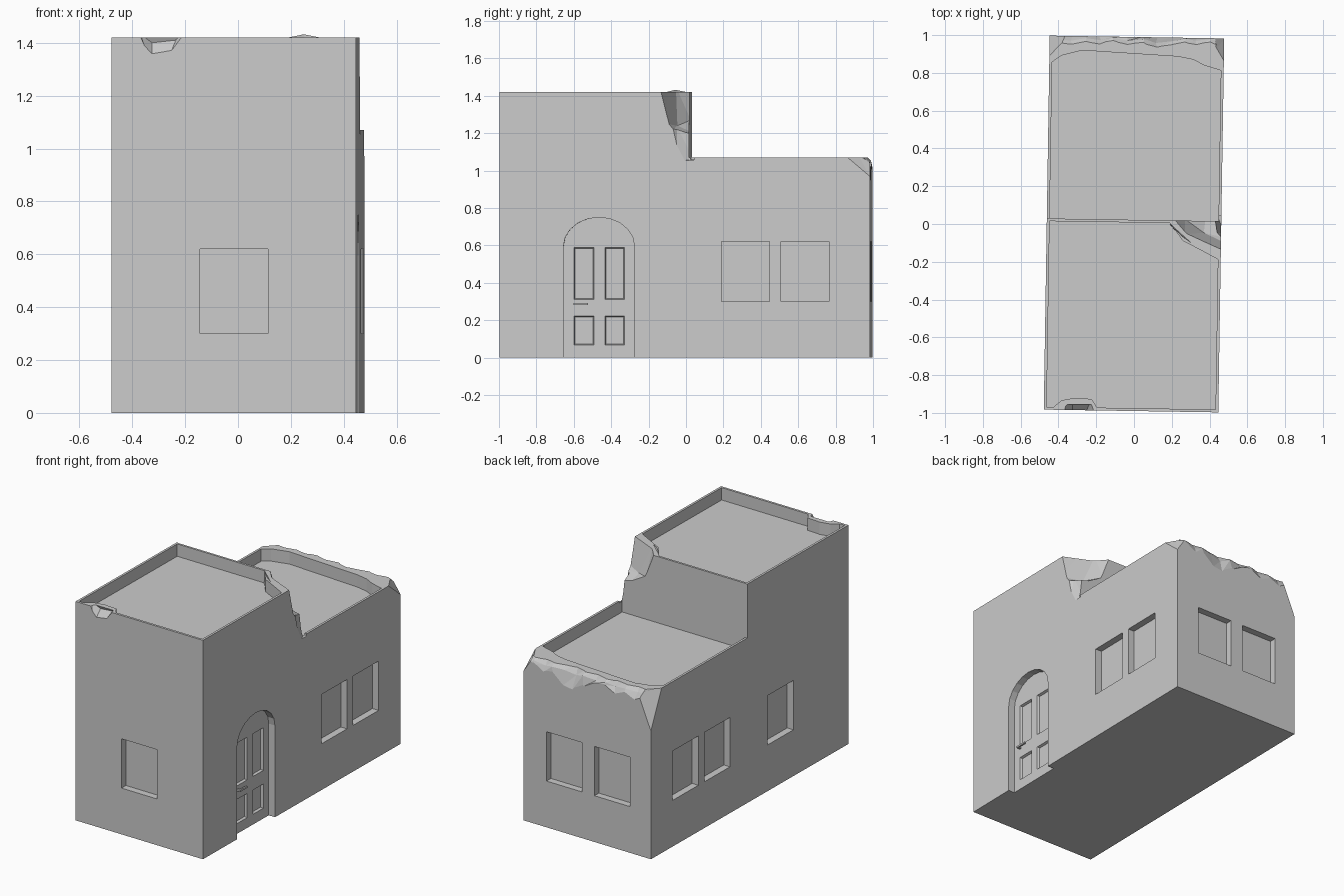
import bpy, bmesh, math
from mathutils import Vector

if "Cube" in bpy.data.objects:
    bpy.data.objects.remove(bpy.data.objects["Cube"])

W, L = 0.462, 0.99            # half width, half length
TALL, LOW, STEP = 1.42, 1.07, 0.024
WALL, SINK, DEEP = 0.015, 0.08, 0.045
TURN = -0.0158                # whole building is turned very slightly
cutters = []


def make(name, bm):
    bmesh.ops.recalc_face_normals(bm, faces=bm.faces)
    me = bpy.data.meshes.new(name)
    bm.to_mesh(me)
    bm.free()
    ob = bpy.data.objects.new(name, me)
    bpy.context.collection.objects.link(ob)
    return ob


def hull(name, pts):
    bm = bmesh.new()
    for p in pts:
        bm.verts.new(p)
    r = bmesh.ops.convex_hull(bm, input=bm.verts)
    junk = [g for g in r["geom_interior"] if isinstance(g, bmesh.types.BMVert)]
    bmesh.ops.delete(bm, geom=junk, context='VERTS')
    bmesh.ops.dissolve_limit(bm, angle_limit=0.01, verts=bm.verts, edges=bm.edges)
    return make(name, bm)


def box(name, a, b):
    return hull(name, [(x, y, z) for x in (a[0], b[0]) for y in (a[1], b[1]) for z in (a[2], b[2])])


def prism(name, pts, move):
    bm = bmesh.new()
    f = bm.faces.new([bm.verts.new(p) for p in pts])
    r = bmesh.ops.extrude_face_region(bm, geom=[f], use_keep_orig=True)
    vs = [g for g in r["geom"] if isinstance(g, bmesh.types.BMVert)]
    bmesh.ops.translate(bm, verts=vs, vec=Vector(move))
    return make(name, bm)


def loft(name, rings):
    bm = bmesh.new()
    rv = [[bm.verts.new(p) for p in r] for r in rings]
    n = len(rings[0])
    for a, b in zip(rv, rv[1:]):
        for i in range(n):
            j = (i + 1) % n
            q = (a[i], a[j], b[j], b[i])
            bm.faces.new(q[:3])
            bm.faces.new((q[0], q[2], q[3]))
    bm.faces.new(rv[0])
    bm.faces.new(rv[-1])
    return make(name, bm)


def cut(ob):
    ob.hide_render = True
    cutters.append(ob)


# main block, lower rear half removed
body = box("building", (-W, -L, 0), (W, L, TALL))
cut(box("step_cut", (-0.6, STEP, LOW), (0.6, 1.2, 1.6)))

# sunken roofs, parapets thickened beside the damage
w = W - WALL
upper = [(-w, -0.975), (-0.41, -0.975), (-0.37, -0.94), (-0.30, -0.925), (-0.21, -0.93),
         (-0.18, -0.975), (w, -0.975), (w, -0.18), (0.34, -0.125), (0.26, -0.085),
         (0.19, 0.008), (-w, 0.008)]
lower = [(-w, STEP - 0.002), (w, STEP - 0.002), (w, 0.82), (0.36, 0.845), (0.30, 0.875), (0.22, 0.89),
         (-0.29, 0.915), (-0.40, 0.885), (-w, 0.85)]
cut(prism("upper_roof_cut", [(x, y, TALL - SINK) for x, y in upper], (0, 0, 0.4)))
cut(prism("lower_roof_cut", [(x, y, LOW - SINK) for x, y in lower], (0, 0, 0.6)))

# windows: (wall, centre along the wall)
WZ, HW = (0.30, 0.62), 0.129
for s in (-1, 1):
    for c in (0.326, 0.643) + ((-0.31,) if s < 0 else ()):
        cut(box("side_window", (s * (W - DEEP), c - HW, WZ[0]), (s * 0.6, c + HW, WZ[1])))
for s, c in ((-1, 0.0), (1, 0.167), (1, -0.181)):
    cut(box("end_window", (c - HW, s * (L - DEEP), WZ[0]), (c + HW, s * 1.2, WZ[1])))

# arched doorway
DC, DR, DX = -0.458, 0.19, W - DEEP
arch = [(DX, DC - DR, -0.1)]
for i in range(11):
    t = math.pi * (1 - i / 10)
    arch.append((DX, DC + DR * math.cos(t), 0.595 + 0.155 * math.sin(t)))
arch.append((DX, DC + DR, -0.1))
cut(prism("doorway", arch, (0.2, 0, 0)))

# bevelled door panels
for y0, y1 in ((-0.594, -0.483), (-0.428, -0.321)):
    for z0, z1 in ((0.31, 0.59), (0.065, 0.225)):
        pts = [(x, y, z) for x, d in ((DX + 0.004, 0), (DX - 0.015, 0.007))
               for y in (y0 + d, y1 - d) for z in (z0 + d, z1 - d)]
        cut(hull("door_panel", pts))

# crumbled notch in the front parapet
cut(hull("front_notch", [(-0.37, -1.05, 1.43), (-0.335, -1.0, 1.375), (-0.31, -1.0, 1.348),
                         (-0.24, -1.0, 1.36), (-0.22, -1.0, 1.40), (-0.17, -1.05, 1.43),
                         (-0.35, -0.965, 1.43), (-0.31, -0.95, 1.40), (-0.22, -0.955, 1.41),
                         (-0.20, -0.965, 1.43)]))

# broken corner where the tall half meets the low half
cut(hull("corner_chip_top", [(0.20, 0.03, 1.45), (0.27, -0.05, 1.45), (0.36, -0.09, 1.45),
                             (0.50, -0.15, 1.45), (0.50, -0.10, 1.25), (0.50, -0.07, 1.215),
                             (0.37, -0.04, 1.24), (0.27, 0.03, 1.27), (0.50, 0.05, 1.18),
                             (0.38, 0.05, 1.20), (0.2, 0.05, 1.45), (0.5, 0.05, 1.45)]))
cut(hull("corner_chip_base", [(0.48, -0.085, 1.24), (0.48, -0.04, 1.05), (0.42, 0.05, 1.24),
                              (0.44, 0.05, 1.06), (0.5, 0.05, 1.05), (0.5, 0.05, 1.24),
                              (0.44, -0.04, 1.23)]))

# crumbled rear edge: x, inner y, middle z, outer z
edge = [(-0.50, 0.90, 1.02, 0.97), (-0.44, 0.91, 1.025, 0.985), (-0.40, 0.95, 1.05, 1.03),
        (-0.34, 0.945, 1.045, 1.00), (-0.27, 0.96, 1.05, 1.03), (-0.20, 0.95, 1.04, 1.00),
        (-0.12, 0.965, 1.055, 1.04), (-0.05, 0.95, 1.04, 1.03), (0.03, 0.96, 1.05, 0.985),
        (0.11, 0.94, 1.03, 0.94), (0.18, 0.95, 1.045, 0.95), (0.25, 0.965, 1.05, 1.01),
        (0.32, 0.955, 1.04, 1.00), (0.39, 0.965, 1.055, 1.04), (0.44, 0.95, 1.04, 1.03),
        (0.50, 0.93, 1.03, 1.00)]
rings = []
for i, (x, yi, zm, zo) in enumerate(edge):
    k = 0.01 * (i % 3 - 1)
    rings.append([(x, yi - 0.01, 1.085), (x + k, yi + 0.02, zm), (x, L + 0.002, zo),
                  (x, 1.1, zo - 0.05), (x, 1.1, 1.2), (x, yi - 0.01, 1.2)])
cut(loft("rear_edge_cut", rings))

# deeper break at the rear left corner, shallow one at the rear right
cut(hull("rear_left_chip", [(-0.47, 1.0, 0.79), (-0.48, 0.955, 0.96), (-0.48, 0.86, 1.08),
                            (-0.42, 1.0, 0.96), (-0.36, 1.0, 1.05), (-0.42, 0.93, 1.08),
                            (-0.6, 1.1, 0.8), (-0.6, 1.1, 1.2)]))
cut(hull("rear_right_chip", [(0.47, 1.0, 0.95), (0.48, 0.93, 1.035), (0.48, 0.83, 1.08),
                             (0.41, 1.0, 1.04), (0.42, 0.93, 1.08), (0.6, 1.1, 1.0),
                             (0.6, 1.1, 1.2)]))

# apply every cut, then drop the cutters
for c in cutters:
    m = body.modifiers.new(c.name, 'BOOLEAN')
    m.operation, m.solver, m.object = 'DIFFERENCE', 'EXACT', c
bpy.context.view_layer.update()
dg = bpy.context.evaluated_depsgraph_get()
me = bpy.data.meshes.new_from_object(body.evaluated_get(dg))
body.modifiers.clear()
body.data = me
for c in cutters:
    bpy.data.objects.remove(c)

# loose crest on the broken parapet
crest = hull("parapet_crest", [(0.19, -0.0, 1.34), (0.27, -0.085, 1.34), (0.33, -0.115, 1.34),
                               (0.19, 0.005, 1.42), (0.25, -0.055, 1.432), (0.31, -0.10, 1.42),
                               (0.29, -0.07, 1.38)])

# door handle: lever and stem
lever = box("door_handle", (DX + 0.018, -0.595, 0.282), (DX + 0.028, -0.518, 0.293))
stem = box("handle_stem", (DX - 0.005, -0.595, 0.282), (DX + 0.02, -0.582, 0.293))

for ob in (body, crest, lever, stem):
    ob.rotation_euler.z = TURN
